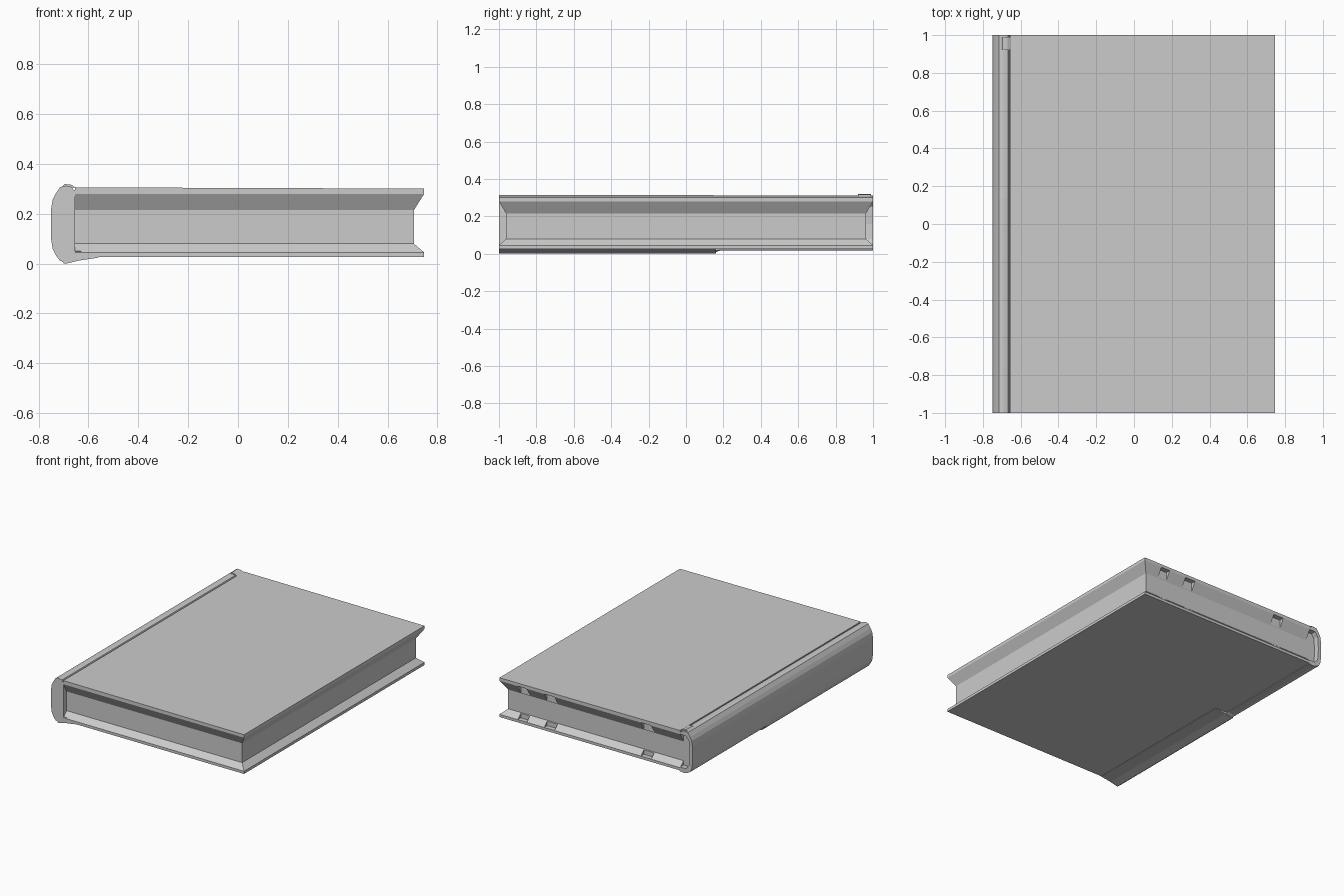
import bpy, bmesh

if "Cube" in bpy.data.objects:
    bpy.data.objects.remove(bpy.data.objects["Cube"])


def make_object(name, bm):
    bmesh.ops.recalc_face_normals(bm, faces=bm.faces)
    me = bpy.data.meshes.new(name)
    bm.to_mesh(me)
    bm.free()
    ob = bpy.data.objects.new(name, me)
    bpy.context.collection.objects.link(ob)
    return ob


def loft(name, rings):
    """Skin a list of closed rings and cap both ends."""
    bm = bmesh.new()
    loops = [[bm.verts.new(p) for p in ring] for ring in rings]
    n = len(loops[0])
    for a, b in zip(loops, loops[1:]):
        for i in range(n):
            j = (i + 1) % n
            bm.faces.new((a[i], a[j], b[j], b[i]))
    bm.faces.new(loops[0])
    bm.faces.new(loops[-1])
    return make_object(name, bm)


def rect(x0, x1, h, zl, zr=None):
    zr = zl if zr is None else zr
    return [(x0, -h, zl), (x1, -h, zr), (x1, h, zr), (x0, h, zl)]


def extrude_y(name, profile, y0, y1):
    return loft(name, [[(x, y, z) for x, z in profile] for y in (y0, y1)])


X0, X1, XP = -0.655, 0.747, 0.706

# covers and page block with sloped transitions, one closed body
book = loft("covers_and_pages", [
    rect(X0, X1, 1.0, 0.026),
    rect(X0, X1, 1.0, 0.045),
    rect(X0, XP, 0.962, 0.08),
    rect(X0, XP, 0.962, 0.215),
    rect(X0, X1, 1.0, 0.28),
    rect(X0, X1, 1.0, 0.306, 0.301),
])

# notches in the sloped transition along the back edge
bm = bmesh.new()
for x, w in ((0.57, 0.07), (0.36, 0.08), (-0.39, 0.08)):
    r = bmesh.ops.create_cube(bm, size=1)
    for v in r["verts"]:
        v.co = (x + v.co.x * w, 1.011 + v.co.y * 0.09, 0.1625 + v.co.z * 0.235)
cutter = make_object("notch_cutter", bm)
cutter.hide_render = True
mod = book.modifiers.new("notches", "BOOLEAN")
mod.operation = "DIFFERENCE"
mod.object = cutter
mod.solver = "EXACT"
bpy.context.view_layer.objects.active = book
bpy.ops.object.modifier_apply(modifier=mod.name)
bpy.data.objects.remove(cutter)


# rounded spine outline, with a hinge groove in the top
def spine_outer(top, bottom):
    return [(X0, 0.296), (-0.66, 0.296), (-0.666, 0.307), (-0.69, top),
            (-0.714, 0.307), (-0.732, 0.28), (-0.744, 0.255), (-0.75, 0.22),
            (-0.75, 0.10), (-0.744, 0.06), (-0.732, 0.035),
            (-0.715, bottom + 0.01), (-0.69, bottom), (-0.65, (bottom + 0.026) / 2)]


stations = [(-1.0, 0.313, 0.002), (0.14, 0.313, 0.002),
            (0.18, 0.311, 0.016), (0.962, 0.311, 0.016)]
loft("spine", [[(x, y, z) for x, z in spine_outer(t, b) + [(X0, 0.05)]]
               for y, t, b in stations])

# hollow rear end of the spine
inner = [(X0, 0.05), (-0.70, 0.05), (-0.722, 0.08), (-0.728, 0.16),
         (-0.722, 0.25), (-0.70, 0.28), (X0, 0.28)]
extrude_y("spine_rear_lip", spine_outer(0.311, 0.016) + inner, 0.962, 1.0)

# raised hinge end at the rear of the top
extrude_y("hinge_end", [(-0.71, 0.306), (-0.695, 0.319), (-0.67, 0.317), (-0.65, 0.305)],
          0.92, 0.99)

# hinge swelling under the bottom cover
extrude_y("bottom_hinge", [(-0.70, 0.0), (-0.69, 0.0), (-0.64, 0.012),
                           (-0.56, 0.024), (-0.56, 0.03), (-0.70, 0.03)], -1.0, 0.16)
# flat filler where the lower front slope starts beyond the spine
extrude_y("front_spine_foot", [(X0, 0.03), (-0.63, 0.03), (-0.63, 0.05), (X0, 0.05)],
          -0.999, -0.95)
